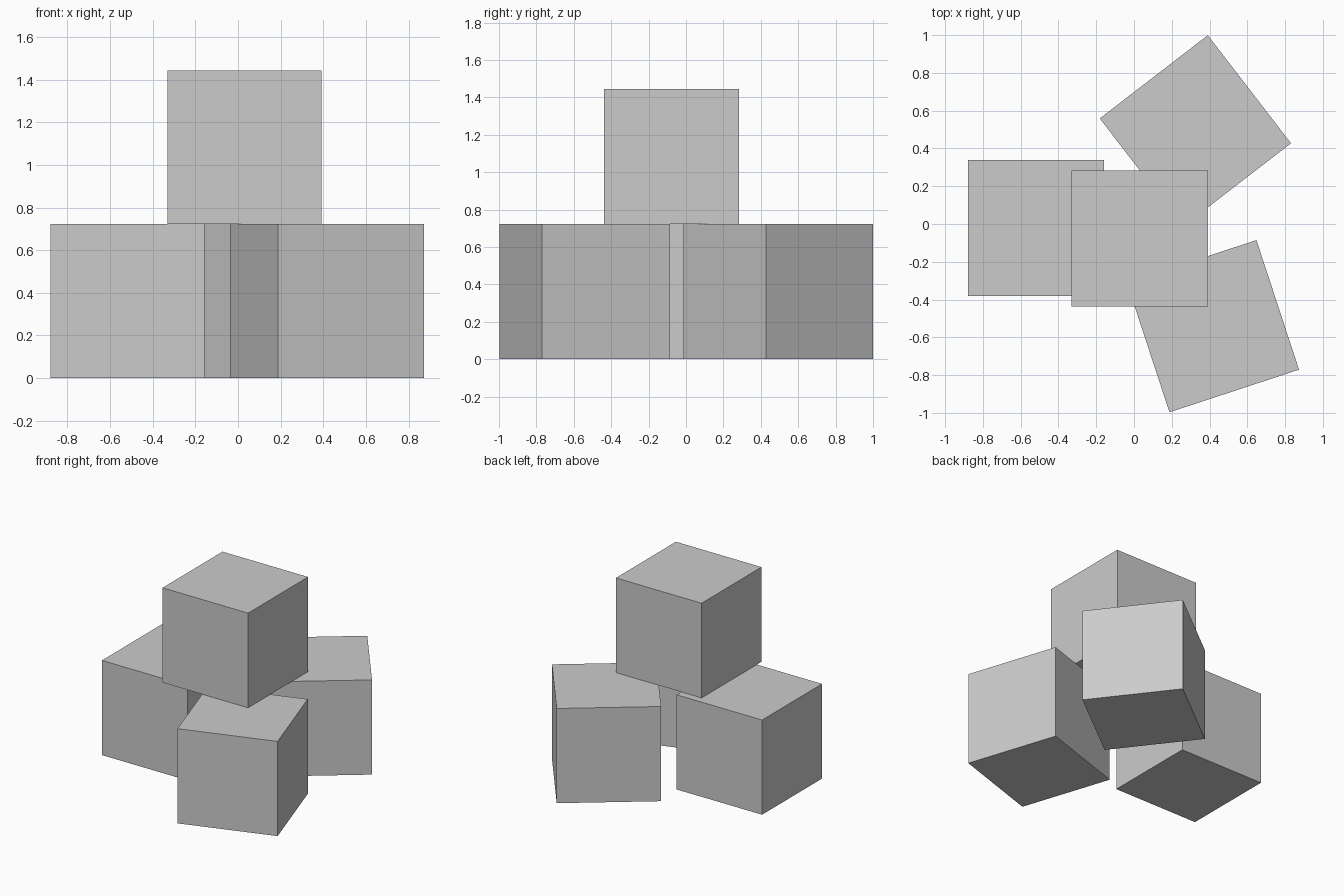
import bpy
from math import radians

if "Cube" in bpy.data.objects:
    bpy.data.objects.remove(bpy.data.objects["Cube"])

SIDE = 0.722


def add_cube(name, x, y, level, angle=0):
    bpy.ops.mesh.primitive_cube_add(size=SIDE, location=(x, y, SIDE * (level + 0.5)),
                                    rotation=(0, 0, radians(angle)))
    bpy.context.object.name = name


# Three cubes on the floor, one stacked across them
add_cube("left_cube", -0.519, -0.021, 0)
add_cube("back_cube", 0.325, 0.493, 0, 37.6)
add_cube("front_cube", 0.418, -0.541, 0, 18.2)
add_cube("top_cube", 0.031, -0.077, 1)
